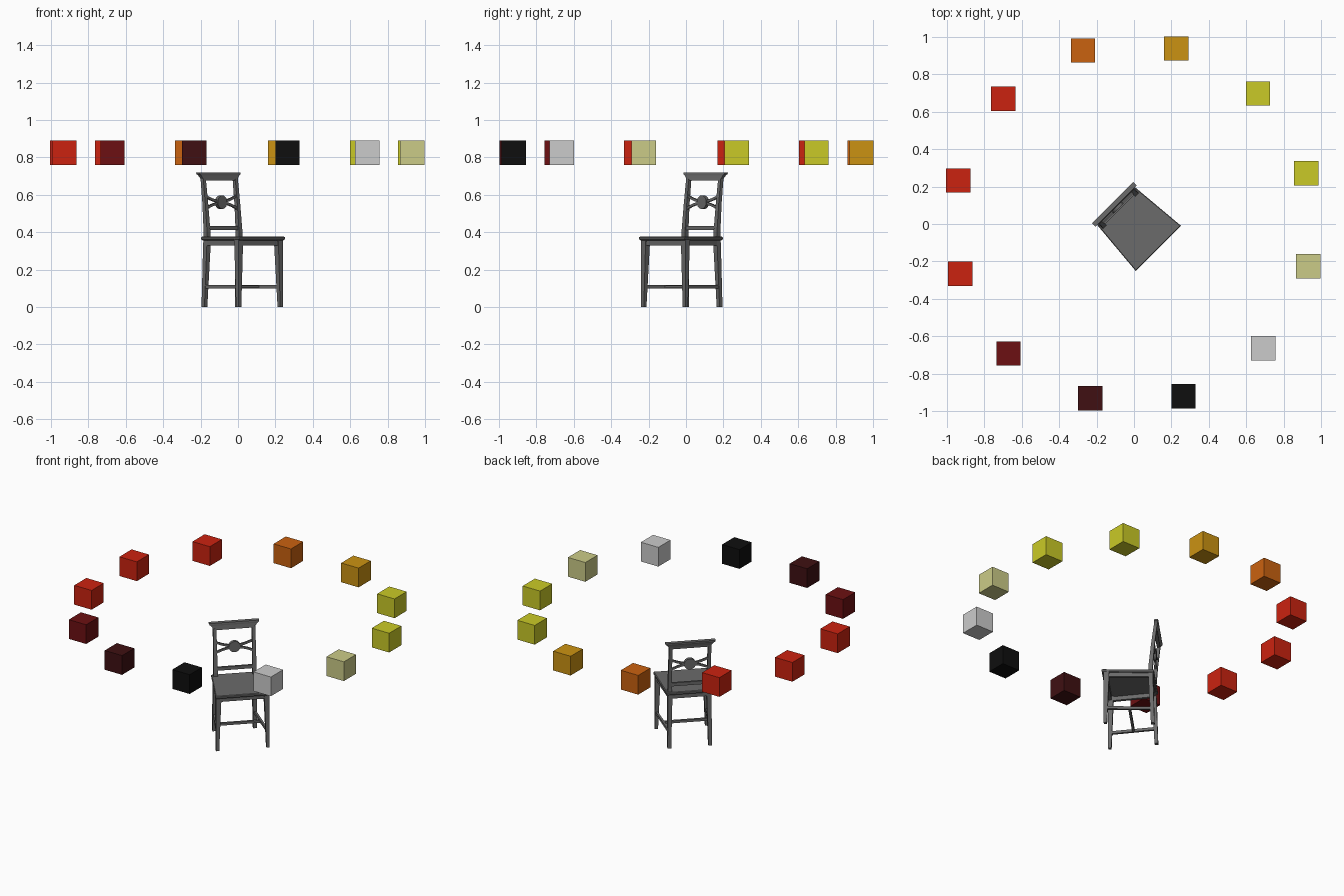
import bpy, bmesh, math
from mathutils import Vector

if "Cube" in bpy.data.objects:
    bpy.data.objects.remove(bpy.data.objects["Cube"], do_unlink=True)


def material(name, r, g, b):
    m = bpy.data.materials.new(name)
    m.use_nodes = True
    m.diffuse_color = (r, g, b, 1)
    m.node_tree.nodes["Principled BSDF"].inputs["Base Color"].default_value = (r, g, b, 1)
    return m


wood = material("dark grey", .145, .145, .145)
red = material("red", .6, .0165, .005)
orange = material("orange", .59, .122, .005)
gold = material("gold", .6, .29, .006)
yellow = material("yellow", .59, .59, .02)
pale = material("pale yellow", .6, .6, .245)
grey = material("light grey", .6, .6, .6)
black = material("black", .0045, .0045, .0045)
brown = material("deep maroon", .05, .005, .006)
maroon = material("maroon", .15, .005, .006)

TURN = math.radians(45)  # the chair faces diagonally


def finish(name, bm, mat, turn=0):
    bmesh.ops.recalc_face_normals(bm, faces=bm.faces)
    mesh = bpy.data.meshes.new(name)
    bm.to_mesh(mesh)
    bm.free()
    mesh.materials.append(mat)
    obj = bpy.data.objects.new(name, mesh)
    obj.rotation_euler.z = turn
    bpy.context.collection.objects.link(obj)
    return obj


def upright(x, y, z, hx, hy):
    """Horizontal rectangle, a section of an upright part."""
    return [Vector((x + i * hx, y + j * hy, z)) for i, j in ((-1, -1), (1, -1), (1, 1), (-1, 1))]


def across(x, y, z, hy, hz):
    """Rectangle facing x, a section of a part running sideways."""
    return [Vector((x, y + i * hy, z + j * hz)) for i, j in ((-1, -1), (1, -1), (1, 1), (-1, 1))]


def loft(name, sections, mirror=False):
    bm = bmesh.new()
    rings = [[bm.verts.new(p) for p in s] for s in sections]
    for a, b in zip(rings, rings[1:]):
        for i in range(4):
            k = (i + 1) % 4
            bm.faces.new((a[i], a[k], b[k], b[i]))
    bm.faces.new(rings[0])
    bm.faces.new(rings[-1])
    obj = finish(name, bm, wood, TURN)
    if mirror:
        obj.modifiers.new("mirror", 'MIRROR')
    return obj


# Front legs, tapering on their inner faces
loft("front_legs", [upright(.157, -.162, 0, .01, .01),
                    upright(.150, -.155, .362, .017, .017)], True)

# Back legs running up into raked posts
loft("back_legs", [upright(.127, .127, 0, .011, .011),
                   upright(.122, .115, .30, .014, .014),
                   upright(.121, .113, .40, .013, .013),
                   upright(.121, .126, .55, .011, .011),
                   upright(.121, .142, .685, .010, .010)], True)


# Seat board, wider at the front
def seat_ring(z, inset):
    pts = ((-.171, -.184), (.171, -.184), (.143, .135), (-.143, .135))
    return [Vector((x - math.copysign(inset, x), y - math.copysign(inset, y), z)) for x, y in pts]


loft("seat", [seat_ring(.356, .006), seat_ring(.362, 0), seat_ring(.372, 0), seat_ring(.376, .004)])

# Apron under the seat
loft("front_apron", [across(s * .15, -.158, .344, .009, .015) for s in (-1, 1)])
loft("back_apron", [across(s * .122, .115, .344, .009, .015) for s in (-1, 1)])
loft("side_aprons", [upright(.145, -.155, .344, .009, .001), upright(.119, .115, .344, .009, .001)]
     and [[Vector((x + i * .009, y, .344 + j * .015)) for i, j in ((-1, -1), (1, -1), (1, 1), (-1, 1))]
          for x, y in ((.150, -.155), (.122, .115))], True)

# Stretchers joined by a middle bar
loft("side_stretchers", [[Vector((x + i * .007, y, .108 + j * .009))
                          for i, j in ((-1, -1), (1, -1), (1, 1), (-1, 1))]
                         for x, y in ((.155, -.160), (.126, .123))], True)
loft("middle_stretcher", [across(s * .141, -.015, .108, .008, .008) for s in (-1, 1)])

# Crest rail, flaring outward at the top
loft("crest_rail", [upright(0, .141, .675, .128, .010),
                    upright(0, .143, .688, .133, .010),
                    upright(0, .146, .703, .144, .011),
                    upright(0, .148, .711, .154, .013),
                    upright(0, .149, .720, .156, .013)])

# Lower back rail
loft("lower_back_rail", [across(s * .12, .115, .422, .007, .011) for s in (-1, 1)])

# Two bowed bars crossing behind the round boss
for name, bend in (("upper_bowed_bar", 1), ("lower_bowed_bar", -1)):
    xs = [-.12 + .24 * i / 12 for i in range(13)]
    loft(name, [across(x, .128 + bend * .003, .56 + bend * (.004 + .032 * (x / .12) ** 2), .006, .007)
                for x in xs])

# Round boss in the middle of the back
bm = bmesh.new()
bmesh.ops.create_cone(bm, cap_ends=True, segments=24, radius1=.036, radius2=.036, depth=.022)
for v in bm.verts:
    v.co = Vector((v.co.x, .128 + v.co.z, .56 + v.co.y))
finish("back_boss", bm, wood, TURN)

# Ring of twelve floating cubes
ring = [yellow, yellow, gold, orange, red, red, red, maroon, brown, black, grey, pale]
for i, mat in enumerate(ring):
    a = math.radians(16.2 + 30 * i)
    bm = bmesh.new()
    bmesh.ops.create_cube(bm, size=.13)
    bmesh.ops.translate(bm, verts=bm.verts,
                        vec=(.963 * math.cos(a) - .004, .963 * math.sin(a) + .003, .825))
    finish("floating_cube_%d" % (i + 1), bm, mat)
